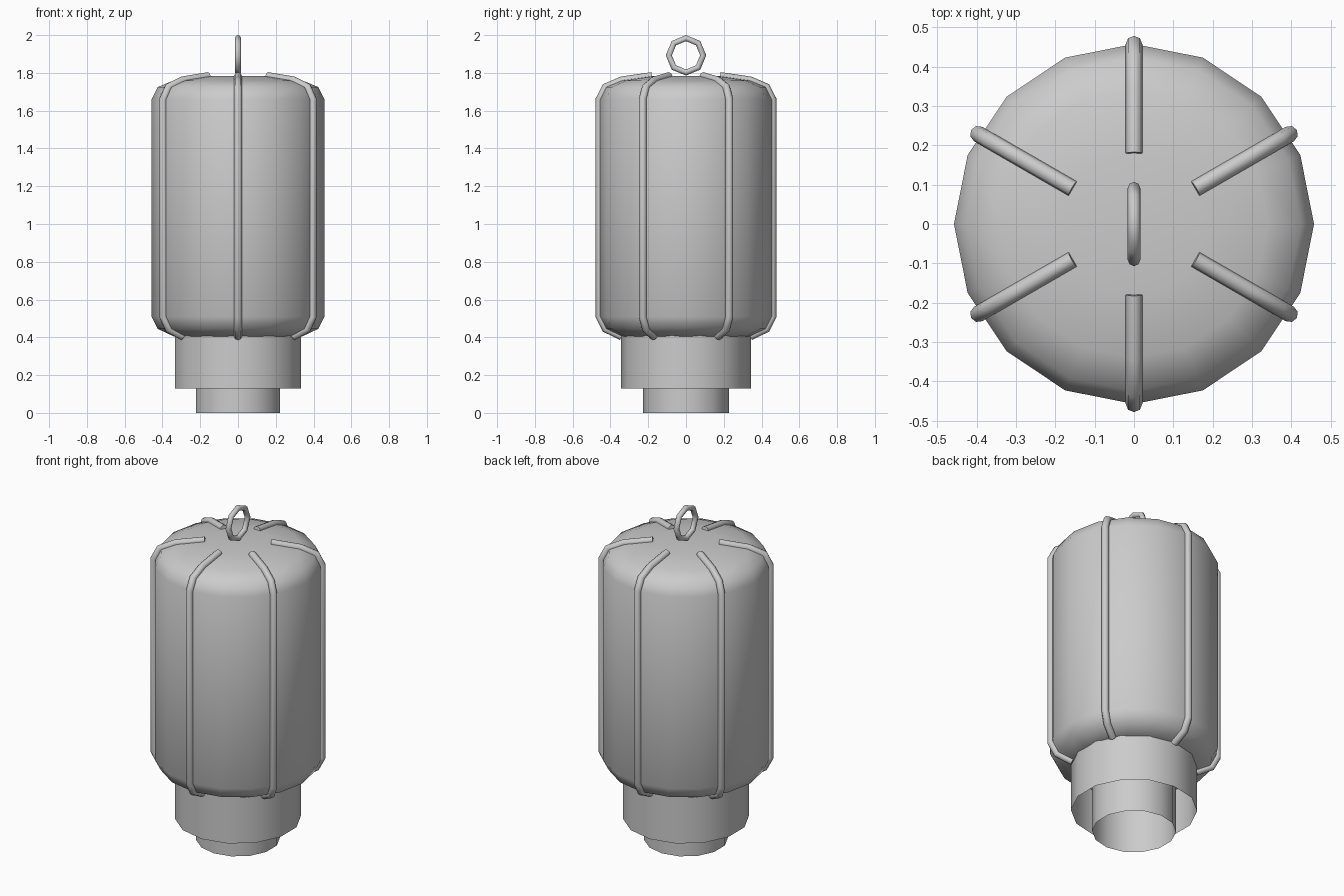
import bpy, bmesh, math
from mathutils import Vector

if "Cube" in bpy.data.objects:
    bpy.data.objects.remove(bpy.data.objects["Cube"])


def finish(ob, angle):
    bpy.ops.object.select_all(action='DESELECT')
    ob.select_set(True)
    bpy.context.view_layer.objects.active = ob
    bpy.ops.object.shade_smooth_by_angle(angle=math.radians(angle))


def lathe(name, profile, sides, start, cap=False, angle=50):
    bm = bmesh.new()
    rings = []
    for r, z in profile:
        ring = []
        for i in range(sides):
            a = start + 2 * math.pi * i / sides
            ring.append(bm.verts.new((r * math.cos(a), r * math.sin(a), z)))
        rings.append(ring)
    for lo, hi in zip(rings, rings[1:]):
        for i in range(sides):
            j = (i + 1) % sides
            bm.faces.new((lo[i], lo[j], hi[j], hi[i]))
    if cap:
        bm.faces.new(rings[0][::-1])
        bm.faces.new(rings[-1])
    me = bpy.data.meshes.new(name)
    bm.to_mesh(me)
    bm.free()
    ob = bpy.data.objects.new(name, me)
    bpy.context.collection.objects.link(ob)
    finish(ob, angle)
    return ob


# Rounded canister body, with the outline shared by the ribs
outline = [(0.34, 0.405), (0.425, 0.445), (0.458, 0.51), (0.458, 1.66),
           (0.425, 1.725), (0.34, 1.76), (0.18, 1.783)]
lathe("body", outline, 16, 0, cap=True)

# Open collar and neck tubes
lathe("collar", [(0.343, 0.13), (0.343, 0.42)], 14, math.pi / 2)
lathe("neck", [(0.228, 0.0), (0.228, 0.405)], 14, math.pi / 2)

# Six ribs hugging the body
for k in range(6):
    a = math.radians(30 + 60 * k)
    cu = bpy.data.curves.new("rib", 'CURVE')
    cu.dimensions = '3D'
    cu.bevel_depth = 0.021
    cu.bevel_resolution = 2
    cu.use_fill_caps = True
    sp = cu.splines.new('POLY')
    sp.points.add(len(outline) - 1)
    for p, (r, z) in zip(sp.points, outline):
        p.co = (r * math.cos(a), r * math.sin(a), z, 1)
    tmp = bpy.data.objects.new("rib_path", cu)
    bpy.context.collection.objects.link(tmp)
    bpy.context.view_layer.update()
    me = bpy.data.meshes.new_from_object(tmp)
    bpy.data.objects.remove(tmp)
    ob = bpy.data.objects.new("rib_%d" % (k + 1), me)
    bpy.context.collection.objects.link(ob)
    finish(ob, 50)

# Hanging ring on top
bpy.ops.mesh.primitive_torus_add(major_segments=8, minor_segments=8,
                                 major_radius=0.091, minor_radius=0.016,
                                 location=(0, 0, 1.893),
                                 rotation=(0, math.pi / 2, 0))
ring = bpy.context.object
ring.name = "hanging_ring"
finish(ring, 50)
